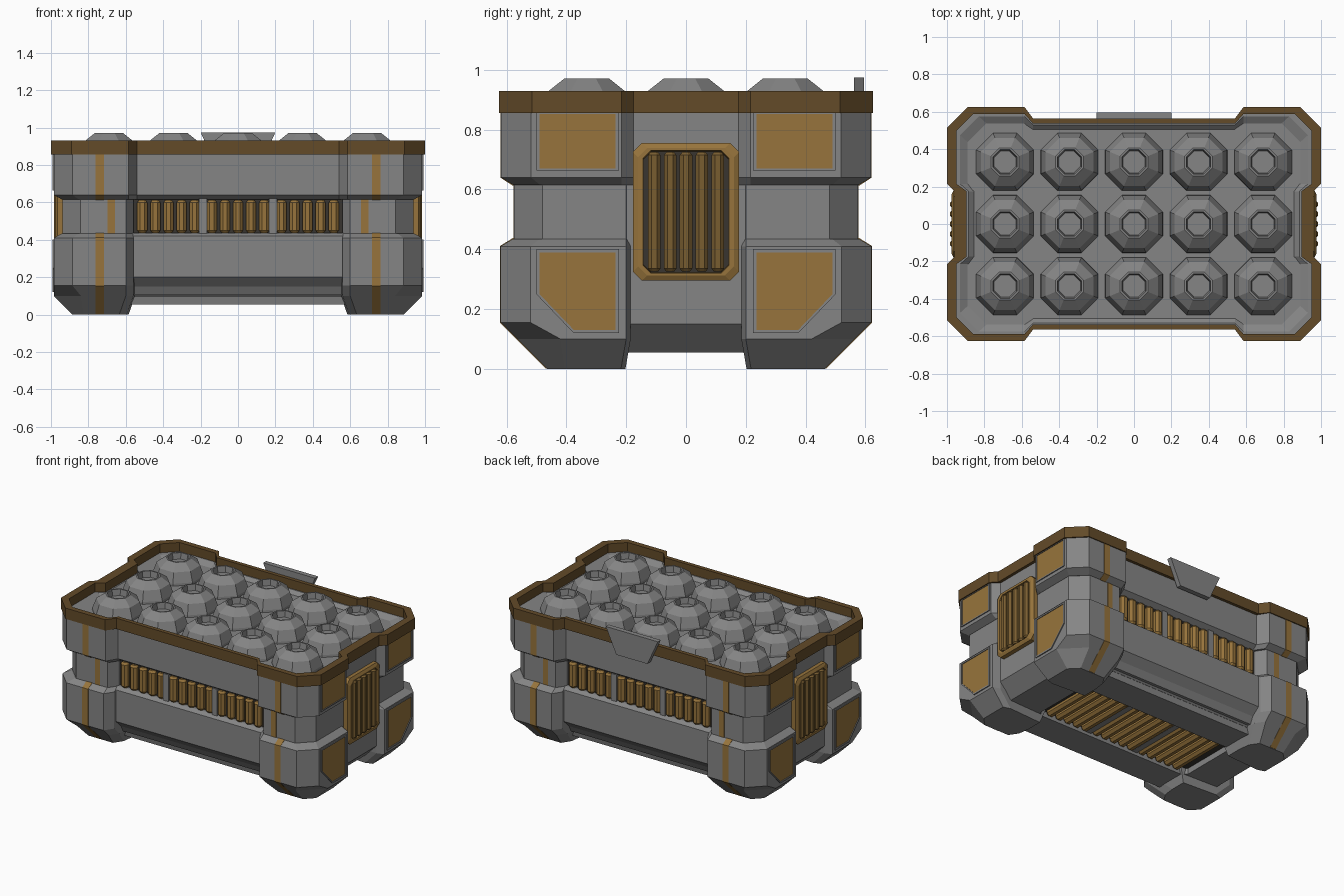
import bpy, bmesh
from math import pi, cos

if "Cube" in bpy.data.objects:
    bpy.data.objects.remove(bpy.data.objects["Cube"])


def material(name, rgb):
    m = bpy.data.materials.new(name)
    m.diffuse_color = (*rgb, 1)
    m.use_nodes = True
    m.node_tree.nodes["Principled BSDF"].inputs["Base Color"].default_value = m.diffuse_color
    return m


GREY = material("grey", (0.235, 0.235, 0.235))
BROWN = material("brown", (0.31, 0.175, 0.045))
MID = material("mid_brown", (0.19, 0.11, 0.03))
DARK = material("dark_brown", (0.125, 0.07, 0.022))
SHADOW = material("recess", (0.04, 0.035, 0.03))


def loft(name, loops, mat=GREY, mirror="", arrays=(), ring=False):
    """Skin a list of equal-length loops; cap the ends or close into a ring."""
    bm = bmesh.new()
    vs = [[bm.verts.new(p) for p in lp] for lp in loops]
    n = len(vs[0])
    pairs = list(zip(vs, vs[1:] + vs[:1])) if ring else list(zip(vs, vs[1:]))
    for a, b in pairs:
        for i in range(n):
            j = (i + 1) % n
            bm.faces.new((a[i], a[j], b[j], b[i]))
    if not ring:
        bm.faces.new(vs[0][::-1])
        bm.faces.new(vs[-1])
    bmesh.ops.recalc_face_normals(bm, faces=bm.faces)
    me = bpy.data.meshes.new(name)
    bm.to_mesh(me)
    bm.free()
    ob = bpy.data.objects.new(name, me)
    bpy.context.collection.objects.link(ob)
    me.materials.append(mat)
    for count, offset in arrays:
        m = ob.modifiers.new("Array", "ARRAY")
        m.count = count
        m.use_relative_offset = False
        m.use_constant_offset = True
        m.constant_offset_displace = offset
    if mirror:
        m = ob.modifiers.new("Mirror", "MIRROR")
        m.use_axis = ["x" in mirror, "y" in mirror, False]
        m.use_mirror_merge = False
    return ob


def along_x(name, pts, a, b, mat=GREY, mirror=""):
    return loft(name, [[(x, y, z) for y, z in pts] for x in (a, b)], mat, mirror)


def box(name, x, y, z, mat=GREY, mirror=""):
    pts = [(y[0], z[0]), (y[1], z[0]), (y[1], z[1]), (y[0], z[1])]
    return along_x(name, pts, x[0], x[1], mat, mirror)


def full(quad, z):
    """Reflect a quarter outline into all four quadrants."""
    q = list(quad)
    r = q[::-1]
    pts = q + [(-x, y) for x, y in r] + [(-x, -y) for x, y in q] + [(x, -y) for x, y in r]
    return [(x, y, z) for x, y in pts]


def outline(z, ex, ey, mx, my, c=0.1):
    return full([(mx, .175), (ex, .215), (ex, ey - c), (ex - c, ey), (.585, ey), (.54, my)], z)


def cut_rect(z, ex, ey, c):
    return full([(ex, ey - c), (ex - c, ey)], z)


def octagon(r, h, axis, centre):
    """Octagon with flats on the axes, r = distance to the flats."""
    k = r / cos(pi / 8)
    out = []
    for i in range(8):
        t = pi / 8 + i * pi / 4
        p = [k * cos(t), k * cos(t - pi / 2)]
        p.insert(axis, h)
        out.append([a + b for a, b in zip(p, centre)])
    return out


def rods(name, centre, half, r, axis, count, step, mirror, mat=BROWN):
    prof = [(-half, r * .6), (-half + r * .5, r), (half - r * .5, r), (half, r * .6)]
    return loft(name, [octagon(q, h, axis, centre) for h, q in prof], mat, mirror, [(count, step)])


# Core box, lower skirt and upper shell
loft("core_body", [cut_rect(.105, .89, .47, .1), cut_rect(.15, .935, .495, .1),
                   cut_rect(.80, .935, .495, .1)])
loft("bottom_skirt", [cut_rect(.055, .84, .43, .1), cut_rect(.15, .935, .45, .1),
                      cut_rect(.15, .60, .22, .03), cut_rect(.055, .60, .22, .03)], ring=True)
loft("upper_body", [outline(.615, .94, .578, .935, .51, .09), outline(.64, .985, .618, .94, .545),
                    outline(.845, .985, .618, .94, .545)])
loft("tray_lip", [outline(.84, .985, .618, .94, .545), outline(.868, .985, .618, .94, .545),
                  outline(.868, .93, .575, .885, .53), outline(.84, .88, .53, .85, .50)], ring=True)

# Brown rim around the open top
loft("top_rim", [outline(.855, 1, .625, .96, .565, .11), outline(.93, 1, .625, .96, .565, .11),
                 outline(.93, .95, .588, .895, .537, .09), outline(.855, .95, .588, .895, .537, .09)],
     DARK, ring=True)


# Corner feet and middle corner blocks
def post(z, ex, ey, c, d=0.0):
    pts = [(.55 + d, .20 + d / 2), (ex - .05, .185 + d / 2), (ex, .20 + d / 2), (ex, ey - c),
           (ex - c, ey), (.60 + d, ey), (.56 + d, ey - .06), (.55 + d, ey - .14)]
    return [(x, y, z) for x, y in pts]


loft("corner_foot", [post(0, .885, .465, .06, .035), post(.1, .985, .565, .145),
                     post(.155, .985, .62, .1), post(.41, .985, .62, .1),
                     post(.435, .94, .578, .09)], mirror="xy")
loft("corner_waist", [post(.43, .937, .575, .095), post(.62, .937, .575, .095)], mirror="xy")

# Lower wall between the feet on the long sides
along_x("lower_side_wall", [(.40, .095), (.44, .095), (.545, .2), (.545, .42), (.52, .437), (.40, .437)],
        -.58, .58, mirror="y")

# Long side grilles with spacers, and the grille under the body
for label, x in (("centre", 0), ("outer", .372)):
    m = "y" if x == 0 else "xy"
    rods(label + "_side_rods", (x - .14, .505, .525), .088, .027, 2, 5, (.07, 0, 0), m)
    rods(label + "_bottom_rods", (x - .14, 0, .09), .215, .028, 1, 5, (.07, 0, 0), m[:-1])
box("side_recess", (-.56, .56), (.48, .499), (.437, .615), SHADOW, "y")
box("bottom_recess", (-.599, .599), (-.219, .219), (.095, .12), SHADOW)
box("side_spacer", (.167, .208), (.48, .525), (.43, .62), mirror="xy")
box("bottom_spacer", (.167, .208), (-.22, .22), (.075, .11), mirror="x")


# End vents: cut-corner frame around vertical rods
def vent(x, hy, hz, c):
    q = [(hy, hz - c), (hy - c, hz)]
    return [(x, y, z + .525) for y, z, _ in full(q, 0)]


loft("vent_frame", [vent(.92, .178, .23, .03), vent(.965, .178, .23, .03), vent(.975, .16, .213, .03),
                    vent(.975, .143, .205, .025), vent(.92, .14, .2, .025)], BROWN, "x", ring=True)
loft("vent_recess", [vent(.92, .15, .21, .03), vent(.945, .15, .21, .03)], SHADOW, "x")
rods("vent_rods", (.963, -.106, .525), .2, .021, 2, 5, (0, .053, 0), "x", MID)


# Inset panels on the ends, with thin frames
def panel(name, pts):
    cy = sum(p[0] for p in pts) / len(pts)
    cz = sum(p[1] for p in pts) / len(pts)

    def loop(x, s):
        return [(x, cy + (y - cy) * s, cz + (z - cz) * s) for y, z in pts]
    loft(name + "_frame", [loop(.975, 1.08), loop(.992, 1.08), loop(.992, 1), loop(.975, 1)],
         GREY, "xy", ring=True)
    loft(name, [loop(.97, 1.01), loop(.987, 1.01)], BROWN, "xy")


panel("upper_end_panel", [(.235, .67), (.49, .67), (.49, .852), (.235, .852)])
panel("lower_end_panel", [(.235, .13), (.375, .13), (.49, .25), (.49, .39), (.235, .39)])

# Brown vertical strips on the corner posts, almost flush
along_x("lower_strip", [(.42, .002), (.469, .002), (.622, .154), (.622, .411), (.58, .437), (.42, .437)],
        .717, .762, BROWN, "xy")
along_x("waist_strip", [(.5, .43), (.577, .43), (.577, .62), (.5, .62)], .658, .697, BROWN, "xy")
along_x("upper_strip", [(.56, .613), (.58, .613), (.62, .639), (.62, .857), (.59, .857)],
        .717, .762, BROWN, "xy")

# Latch plate on the back
loft("back_latch", [[(-.2, y, .975), (.2, y, .975), (.12, y, .8), (-.12, y, .8)] for y in (.562, .595)])

# Octagonal caps, five by three, each with a hollow top
prof = [(.155, .835), (.152, .86), (.129, .928), (.075, .971), (.065, .971), (.058, .93)]
loft("storage_caps", [octagon(r, z, 2, (-.69, -.332, 0)) for r, z in prof],
     arrays=[(5, (.345, 0, 0)), (3, (0, .332, 0))])
